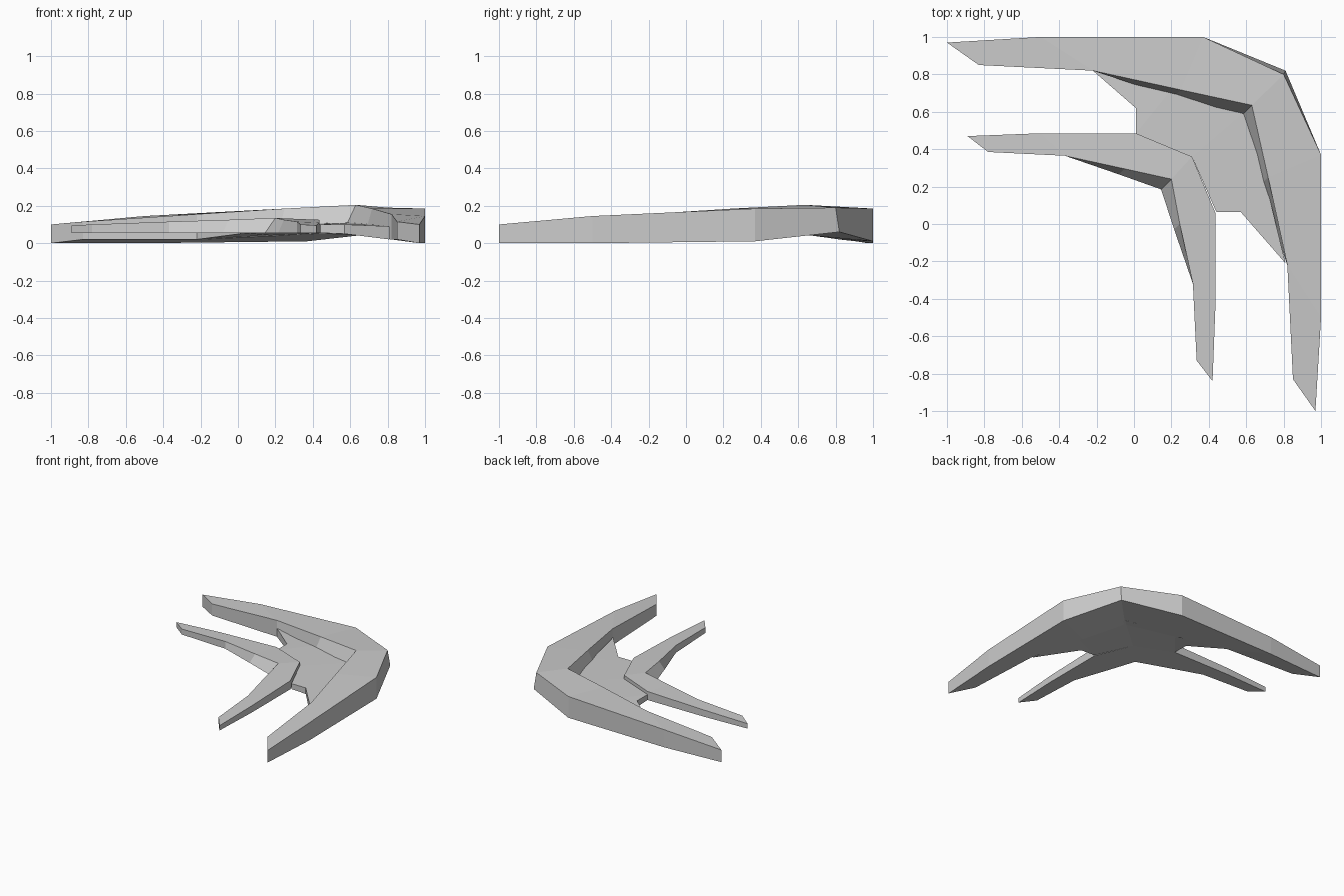
import bpy
import bmesh

# Remove the default cube only
cube = bpy.data.objects.get("Cube")
if cube:
    bpy.data.objects.remove(cube)

# Single painted-metal colour
grey = bpy.data.materials.new("light_grey")
grey.use_nodes = True
colour = (0.6, 0.6, 0.6, 1)
grey.diffuse_color = colour
grey.node_tree.nodes["Principled BSDF"].inputs["Base Color"].default_value = colour


def section(outer, inner, foot=0):
    """Four-cornered cross-section; outer and inner are (x, y, bottom, top).

    foot pushes the lower inner corner outwards so the inner wall slopes.
    """
    ox, oy, o_bottom, o_top = outer
    ix, iy, i_bottom, i_top = inner
    return [(ox, oy, o_bottom), (ox, oy, o_top),
            (ix, iy, i_top), (ix - foot, iy - foot, i_bottom)]


def mirrored(sections, shift=0):
    """Continue the half arm past the diagonal; the last section is the elbow."""
    other_half = [[(y - shift, x + shift, z) for x, y, z in ring]
                  for ring in reversed(sections[:-1])]
    return sections + other_half


def loft(name, sections):
    """Skin a row of cross-sections and cap both ends."""
    bm = bmesh.new()
    rings = [[bm.verts.new(p) for p in ring] for ring in sections]
    for a, b in zip(rings, rings[1:]):
        for i in range(len(a)):
            j = (i + 1) % len(a)
            bm.faces.new((a[i], a[j], b[j], b[i]))
    bm.faces.new(rings[0])
    bm.faces.new(rings[-1])
    bmesh.ops.recalc_face_normals(bm, faces=bm.faces)
    mesh = bpy.data.meshes.new(name)
    bm.to_mesh(mesh)
    bm.free()
    mesh.materials.append(grey)
    obj = bpy.data.objects.new(name, mesh)
    bpy.context.collection.objects.link(obj)
    return obj


# Large outer crescent: tip, arm, shoulder, elbow
large_arm = [
    section((-1, .97, 0, .1), (-.83, .85, .02, .115)),
    section((-.5, 1, 0, .145), (-.22, .82, .02, .155)),
    section((.37, 1, .01, .185), (.25, .717, .04, .185), .04),
    section((.81, .82, .06, .19), (.63, .635, .055, .205), .07),
]
# Top rim of the elbow leans slightly inwards
large_arm[-1][1] = (.8, .8, .19)
loft("outer_crescent", mirrored(large_arm))

# Small inner crescent on its own, slightly shifted diagonal
small_arm = [
    section((-.89, .47, .055, .095), (-.78, .385, .055, .1)),
    section((-.5, .485, .055, .11), (-.37, .365, .055, .115)),
    section((.01, .485, .055, .125), (-.05, .295, .055, .125), .03),
    section((.31, .36, .055, .13), (.2, .24, .055, .135), .055),
]
loft("inner_crescent", mirrored(small_arm, .05))

# Thin web joining the two crescents
web = [
    section((-.22, .82, .02, .09), (.01, .62, .05, .1)),
    section((.2, .72, .04, .1), (.01, .485, .055, .1)),
    section((.6, .61, .055, .11), (.31, .36, .055, .1)),
    section((.71, .2, .04, .1), (.44, .065, .055, .1)),
    section((.81, -.21, .02, .09), (.57, .065, .05, .1)),
]
loft("connecting_web", web)
